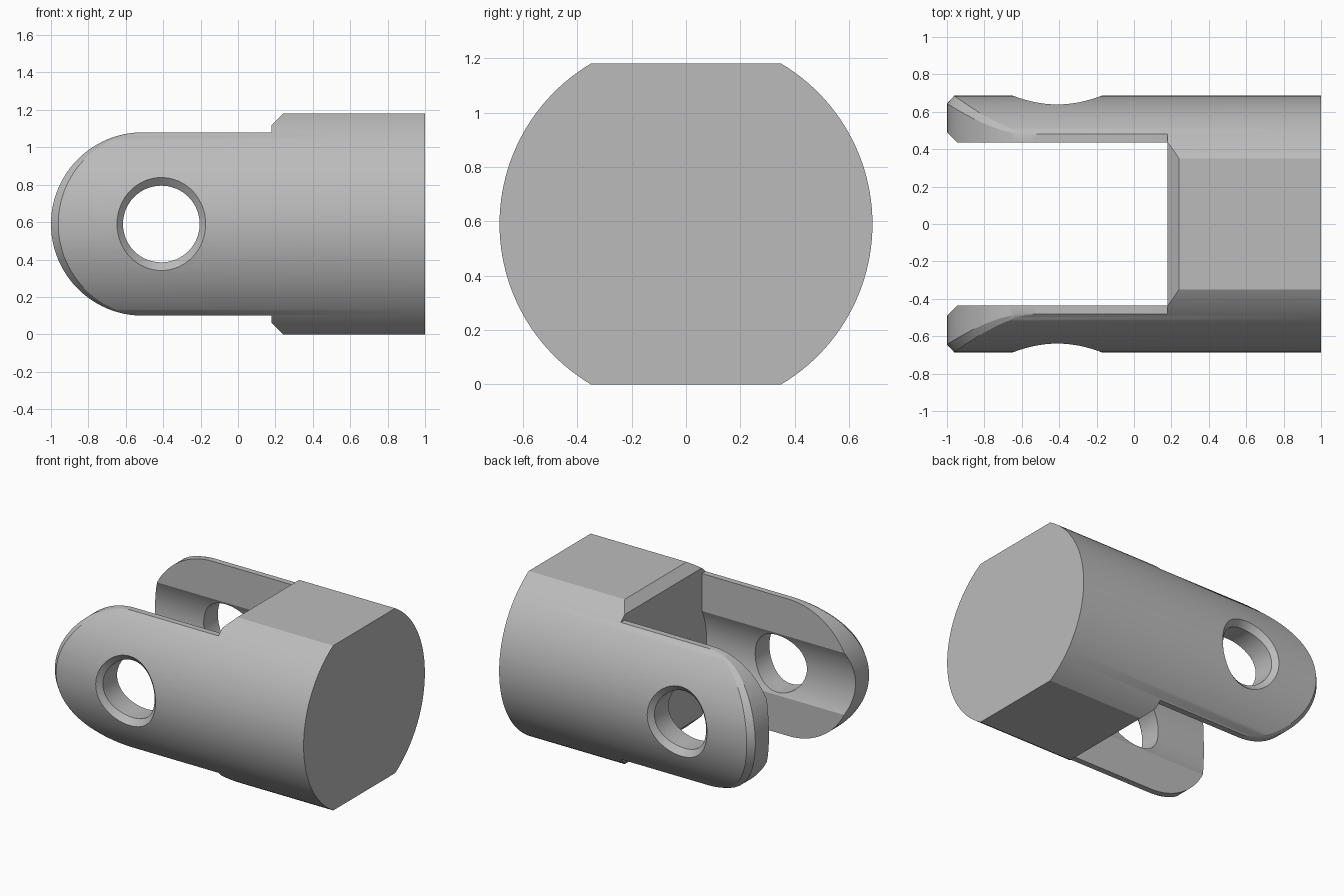
import bpy, bmesh, math

cube = bpy.data.objects.get("Cube")
if cube:
    bpy.data.objects.remove(cube, do_unlink=True)

MID = 0.59        # axis height, also half height of the flats
R = 0.686         # shaft radius
ARM = 0.49        # arm half height and end radius, also bore radius
SHOULDER = 0.18   # bottom of the fork slot
SLOT = 0.437      # half width of the slot


def arc(r, start, end, n):
    return [(r * math.cos(start + (end - start) * i / n),
             r * math.sin(start + (end - start) * i / n)) for i in range(n + 1)]


def shaft_y(z):
    return math.sqrt(max(R * R - z * z, 0.05))


def loft(name, rings):
    """Closed solid through rings of equal length, centred on the axis."""
    bm = bmesh.new()
    loops = [[bm.verts.new((x, y, z + MID)) for x, y, z in ring] for ring in rings]
    n = len(loops[0])
    for a, b in zip(loops, loops[1:]):
        for i in range(n):
            j = (i + 1) % n
            bm.faces.new((a[i], a[j], b[j], b[i]))
    bm.faces.new(loops[0])
    bm.faces.new(loops[-1])
    bmesh.ops.recalc_face_normals(bm, faces=bm.faces)
    mesh = bpy.data.meshes.new(name)
    bm.to_mesh(mesh)
    bm.free()
    obj = bpy.data.objects.new(name, mesh)
    bpy.context.collection.objects.link(obj)
    return obj


def extrude_x(name, profile, x0, x1):
    return loft(name, [[(x, y, z) for y, z in profile] for x in (x0, x1)])


def both_sides(name, inner, outer):
    """Loft along y whose section changes near the outer skin of each arm."""
    far = [(x, 1, z) for x, y, z in outer]
    half = [inner, outer, far]
    mirrored = [[(x, -y, z) for x, y, z in ring] for ring in reversed(half)]
    return loft(name, mirrored + half)


def boolean(target, cutter, operation):
    mod = target.modifiers.new(operation.title(), 'BOOLEAN')
    mod.operation = operation
    mod.solver = 'EXACT'
    mod.object = cutter
    bpy.context.view_layer.objects.active = target
    bpy.ops.object.modifier_apply(modifier=mod.name)
    bpy.data.objects.remove(cutter, do_unlink=True)


# Round shaft with flats above and below
lim = math.asin(MID / R)
side = arc(R, -lim, lim, 48)
fork = extrude_x("fork_end", side + [(-y, -z) for y, z in side], -1.1, 1)

# Side outline: rounded arm ends with an edge chamfer, shoulder and chamfered block
inner, outer = [], []
center = ARM - 1
for dx, dz in arc(1, math.pi / 2, 3 * math.pi / 2, 48):
    cut = 0.042 * abs(dx)
    r = ARM - cut
    y_edge = shaft_y(ARM * dz)
    y_low = y_edge - cut
    y_top = shaft_y(r * dz)
    inner.append((center + ARM * dx, y_low, ARM * dz))
    outer.append((center + (ARM - 1.2 * cut) * dx,
                  y_low + 1.2 * (y_top - y_low) + 0.004, (ARM - 1.2 * cut) * dz))
block = [(SHOULDER, -ARM), (SHOULDER, -0.53), (SHOULDER + 0.07, -0.6), (1.2, -0.6)]
block += [(x, -z) for x, z in reversed(block)]
for ring in (inner, outer):
    y = ring[0][1]
    ring.extend((x, y, z) for x, z in block)
boolean(fork, both_sides("outline_cutter", inner, outer), 'INTERSECT')

# Slot between the arms, with a shallow bore along the middle
lim = math.acos(SLOT / ARM)
edge = [(SLOT, -1)] + arc(ARM, -lim, lim, 20) + [(SLOT, 1)]
boolean(fork, extrude_x("slot_cutter", edge + [(-y, -z) for y, z in edge],
                        -1.5, SHOULDER), 'DIFFERENCE')

# Pin holes with chamfered rims
inner, outer = [], []
for dx, dz in arc(1, 0, 2 * math.pi, 64)[:-1]:
    rim = 0.237 + 0.012 * dz * dz
    y_top = shaft_y(rim * dz)
    inner.append((-0.41 + 0.205 * dx, y_top - 0.035, 0.205 * dz))
    outer.append((-0.41 + (rim + 0.002) * dx, y_top + 0.002, (rim + 0.002) * dz))
boolean(fork, both_sides("hole_cutter", inner, outer), 'DIFFERENCE')

# Finish
fork.name = "fork_end"
mat = bpy.data.materials.new("plain_grey")
color = (0.5, 0.5, 0.5, 1)
mat.use_nodes = True
mat.diffuse_color = color
mat.node_tree.nodes["Principled BSDF"].inputs["Base Color"].default_value = color
fork.data.materials.clear()
fork.data.materials.append(mat)
for poly in fork.data.polygons:
    poly.material_index = 0
bpy.ops.object.select_all(action='DESELECT')
fork.select_set(True)
bpy.context.view_layer.objects.active = fork
bpy.ops.object.shade_smooth_by_angle(angle=math.radians(25))
